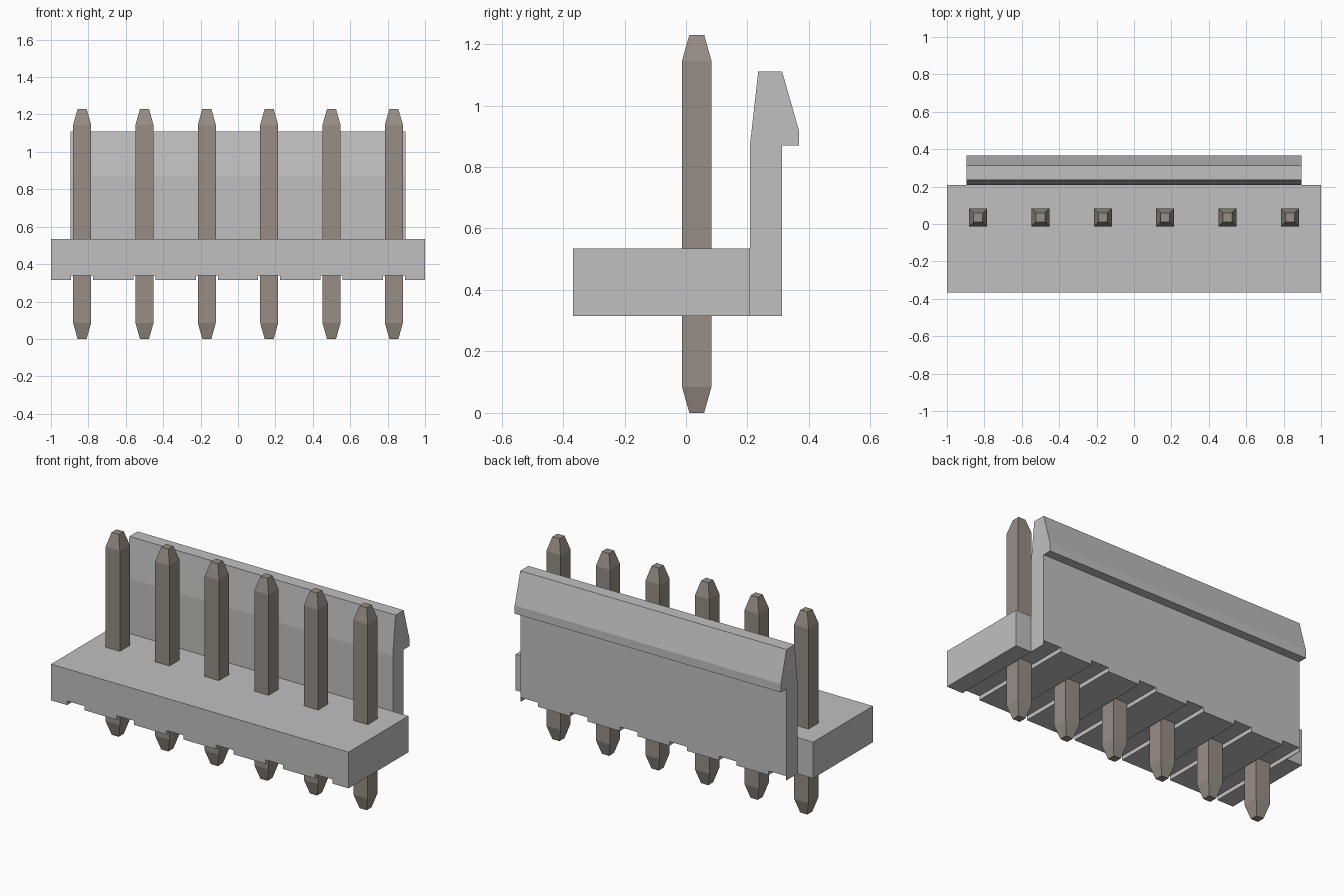
import bpy
import bmesh
from mathutils import Vector

cube = bpy.data.objects.get("Cube")
if cube:
    bpy.data.objects.remove(cube, do_unlink=True)

PIN_COUNT = 6
PITCH = 1 / 3
PIN_X = [(i - (PIN_COUNT - 1) / 2) * PITCH for i in range(PIN_COUNT)]
PIN_Y = 0.035
BASE_Z, TOP_Z = 0.315, 0.535
FRONT_Y, WALL_Y, BACK_Y = -0.367, 0.208, 0.313


def make_material(name, color):
    mat = bpy.data.materials.new(name)
    mat.use_nodes = True
    mat.diffuse_color = color
    mat.node_tree.nodes["Principled BSDF"].inputs["Base Color"].default_value = color
    return mat


def finish(name, bm, mat=None):
    bmesh.ops.recalc_face_normals(bm, faces=bm.faces)
    mesh = bpy.data.meshes.new(name)
    bm.to_mesh(mesh)
    bm.free()
    obj = bpy.data.objects.new(name, mesh)
    bpy.context.collection.objects.link(obj)
    if mat:
        mesh.materials.append(mat)
    return obj


def extrude_along_x(name, profile, half_width, mat):
    """Extrude a (y, z) outline symmetrically along x."""
    bm = bmesh.new()
    face = bm.faces.new([bm.verts.new((-half_width, y, z)) for y, z in profile])
    result = bmesh.ops.extrude_face_region(bm, geom=[face])
    moved = [g for g in result["geom"] if isinstance(g, bmesh.types.BMVert)]
    bmesh.ops.translate(bm, verts=moved, vec=Vector((2 * half_width, 0, 0)))
    return finish(name, bm, mat)


def make_pin(name, x, mat):
    """Square pin with tapered ends, built as stacked square rings."""
    bm = bmesh.new()
    rings = []
    for z, r in ((0, 0.024), (0.085, 0.048), (1.145, 0.048), (1.23, 0.024)):
        rings.append([bm.verts.new((x + sx * r, PIN_Y + sy * r, z))
                      for sx, sy in ((-1, -1), (1, -1), (1, 1), (-1, 1))])
    for low, high in zip(rings, rings[1:]):
        for i in range(4):
            j = (i + 1) % 4
            bm.faces.new((low[i], low[j], high[j], high[i]))
    bm.faces.new(rings[0])
    bm.faces.new(rings[-1])
    return finish(name, bm, mat)


plastic = make_material("light grey plastic", (0.53, 0.53, 0.53, 1))
metal = make_material("warm grey metal", (0.31, 0.27, 0.235, 1))

# Housing block
housing = extrude_along_x("housing_base", [
    (FRONT_Y, BASE_Z), (WALL_Y, BASE_Z), (WALL_Y, TOP_Z), (FRONT_Y, TOP_Z)], 1, plastic)

# Rear locking wall with hooked top
latch = extrude_along_x("locking_wall", [
    (WALL_Y, BASE_Z), (BACK_Y, BASE_Z), (BACK_Y, 0.87), (0.367, 0.87),
    (0.367, 0.92), (BACK_Y, 1.11), (0.235, 1.11), (WALL_Y, 0.87)], 0.895, plastic)

# Grooves under the housing, one along each pin
bm = bmesh.new()
for x in PIN_X:
    box = bmesh.ops.create_cube(bm, size=1)["verts"]
    bmesh.ops.scale(bm, verts=box, vec=(0.117, 1.2, 0.1))
    bmesh.ops.translate(bm, verts=box, vec=(x, 0, 0.29))
cutter = finish("groove_cutter", bm)
cutter.hide_render = True

for part in (housing, latch):
    mod = part.modifiers.new("grooves", "BOOLEAN")
    mod.operation = "DIFFERENCE"
    mod.solver = "EXACT"
    mod.object = cutter
    bpy.context.view_layer.objects.active = part
    bpy.ops.object.modifier_apply(modifier=mod.name)
bpy.data.objects.remove(cutter, do_unlink=True)

# Contact pins
for number, x in enumerate(PIN_X, 1):
    make_pin(f"contact_pin_{number}", x, metal)
